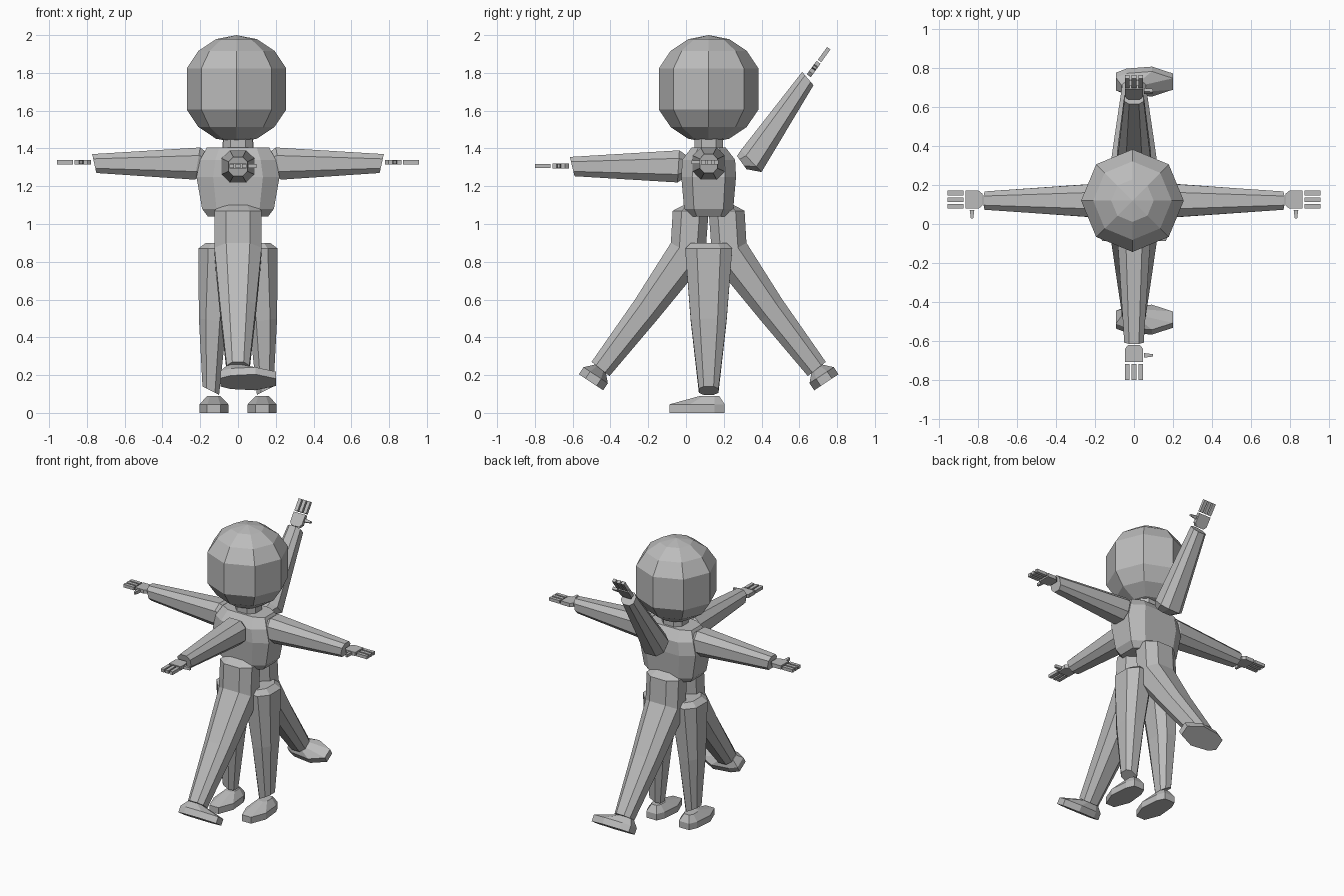
import bpy, bmesh
from math import cos, sin, radians
from mathutils import Matrix, Vector

if "Cube" in bpy.data.objects:
    bpy.data.objects.remove(bpy.data.objects["Cube"])

grey = bpy.data.materials.new("plain_grey")
grey.use_nodes = True
colour = (0.5, 0.5, 0.5, 1)
grey.diffuse_color = colour
grey.node_tree.nodes["Principled BSDF"].inputs["Base Color"].default_value = colour

AXIS_Y = 0.12  # the body axis stands here


def finish(name, bm):
    bmesh.ops.recalc_face_normals(bm, faces=bm.faces)
    mesh = bpy.data.meshes.new(name)
    bm.to_mesh(mesh)
    bm.free()
    mesh.materials.append(grey)
    obj = bpy.data.objects.new(name, mesh)
    bpy.context.collection.objects.link(obj)


def skin(bm, rings):
    """Join rings of points with quads and cap both ends."""
    loops = [[bm.verts.new(p) for p in ring] for ring in rings]
    for a, b in zip(loops, loops[1:]):
        for i in range(len(a)):
            j = (i + 1) % len(a)
            bm.faces.new((a[i], a[j], b[j], b[i]))
    bm.faces.new(loops[0])
    bm.faces.new(loops[-1])


def limb(name, sections, angle, k=0.5):
    """Eight-sided loft; a section is (outer point, inner point, half width)
    with points as (distance from body axis, height)."""
    out = Vector((cos(radians(angle)), sin(radians(angle)), 0))
    side = Vector((-out.y, out.x, 0))
    octagon = [(1, -k), (1, k), (k, 1), (-k, 1), (-1, k), (-1, -k), (-k, -1), (k, -1)]
    rings = []
    for outer, inner, half in sections:
        o, i = Vector(outer), Vector(inner)
        ring = []
        for p, t in octagon:
            c = (o + i) / 2 + (o - i) / 2 * p
            ring.append(out * c.x + side * half * t + Vector((0, AXIS_Y, c.y)))
        rings.append(ring)
    bm = bmesh.new()
    skin(bm, rings)
    finish(name, bm)


def frame(origin, forward, side):
    f, s = Vector(forward).normalized(), Vector(side).normalized()
    m = Matrix((f, s, f.cross(s))).transposed().to_4x4()
    m.translation = origin
    return m


def plate(bm, m, outline, thick):
    skin(bm, [[m @ Vector((x, y, z)) for x, y in outline] for z in (-thick, thick)])


def hand(name, origin, forward, thumb):
    m = frame(origin, forward, thumb)
    bm = bmesh.new()
    plate(bm, m, [(0, -.03), (.02, -.046), (.088, -.046), (.088, .046), (.02, .046), (0, .03)], .013)
    for y in (-.034, 0, .034):
        plate(bm, m, [(.097, y - .012), (.18, y - .012), (.18, y + .012), (.097, y + .012)], .011)
    plate(bm, m, [(.042, .052), (.066, .052), (.06, .097), (.048, .097)], .01)
    finish(name, bm)


def foot(name, origin, forward, up):
    m = frame(origin, forward, Vector(up).cross(Vector(forward)))
    sole = [(-.085, .04), (-.03, .065), (.1, .077), (.208, .035)]
    top = [(-.055, .02), (-.03, .034), (.025, .034), (.045, .02)]
    rings = []
    for half, z in ((sole, 0), (sole, .045), (top, .09)):
        outline = half + [(x, -y) for x, y in reversed(half)]
        rings.append([m @ Vector((x, y, z)) for x, y in outline])
    bm = bmesh.new()
    skin(bm, rings)
    finish(name, bm)


# Head: faceted ball with one tall band in place of the equator
bm = bmesh.new()
bmesh.ops.create_uvsphere(bm, u_segments=8, v_segments=8, radius=.285,
                          matrix=Matrix.Translation((-.008, AXIS_Y, 1.715)))
equator = [e for e in bm.edges if all(abs(v.co.z - 1.715) < .01 for v in e.verts)]
bmesh.ops.dissolve_edges(bm, edges=equator, use_verts=True)
finish("head", bm)

# Neck and chest
limb("neck", [((.075, z), (-.075, z), .078) for z in (1.36, 1.47)], 90)
chest = [(1.04, .105, .16), (1.08, .13, .19), (1.25, .145, .22), (1.34, .14, .2), (1.405, .09, .165)]
limb("chest", [((d, z), (-d, z), w) for z, d, w in chest], 90, .6)

# Arms: two sideways, one forward, one raised at the back
side_arm = [((.16, 1.375), (.17, 1.26), .06), ((.2, 1.405), (.23, 1.235), .085),
            ((.772, 1.37), (.75, 1.27), .047)]
front_arm = [((.12, 1.365), (.12, 1.25), .06), ((.155, 1.39), (.165, 1.22), .087),
             ((.735, 1.355), (.71, 1.253), .05)]
raised_arm = [((.15, 1.36), (.2, 1.29), .06), ((.17, 1.39), (.28, 1.275), .087),
              ((.495, 1.805), (.555, 1.735), .05)]
limb("left_arm", side_arm, 0)
limb("right_arm", side_arm, 180)
limb("front_arm", front_arm, -90)
limb("raised_back_arm", raised_arm, 90)
hand("left_hand", (.777, .125, 1.327), (1, 0, 0), (0, -1, 0))
hand("right_hand", (-.777, .125, 1.327), (-1, 0, 0), (0, -1, 0))
hand("front_hand", (0, -.62, 1.307), (0, -1, 0), (1, 0, 0))
hand("raised_back_hand", (0, .65, 1.785), (0, .59, .81), (1, 0, 0))

# Legs: two upright, two striding forward and back
upright_leg = [((.17, .9), (.04, .9), .095), ((.21, .87), (0, .87), .125),
               ((.207, .5), (.06, .48), .095), ((.188, .14), (.1, .095), .052)]
stride_leg = [((.12, 1.107), (.02, 1.107), .09), ((.19, 1.07), (0, 1.07), .125),
              ((.2, .9), (.02, .8), .125), ((.39, .6), (.275, .49), .095),
              ((.62, .27), (.525, .195), .06)]
for name, sign in (("left", 1), ("right", -1)):
    limb(name + "_leg", upright_leg, 90 - 90 * sign)
    foot(name + "_foot", (.128 * sign, AXIS_Y, 0), (0, -1, 0), (0, 0, 1))
for name, sign in (("back", 1), ("front", -1)):
    limb(name + "_leg", stride_leg, 90 * sign)
    foot(name + "_foot", (-.008, AXIS_Y + .623 * sign, .162), (1, 0, 0), (0, -.55 * sign, .835))
